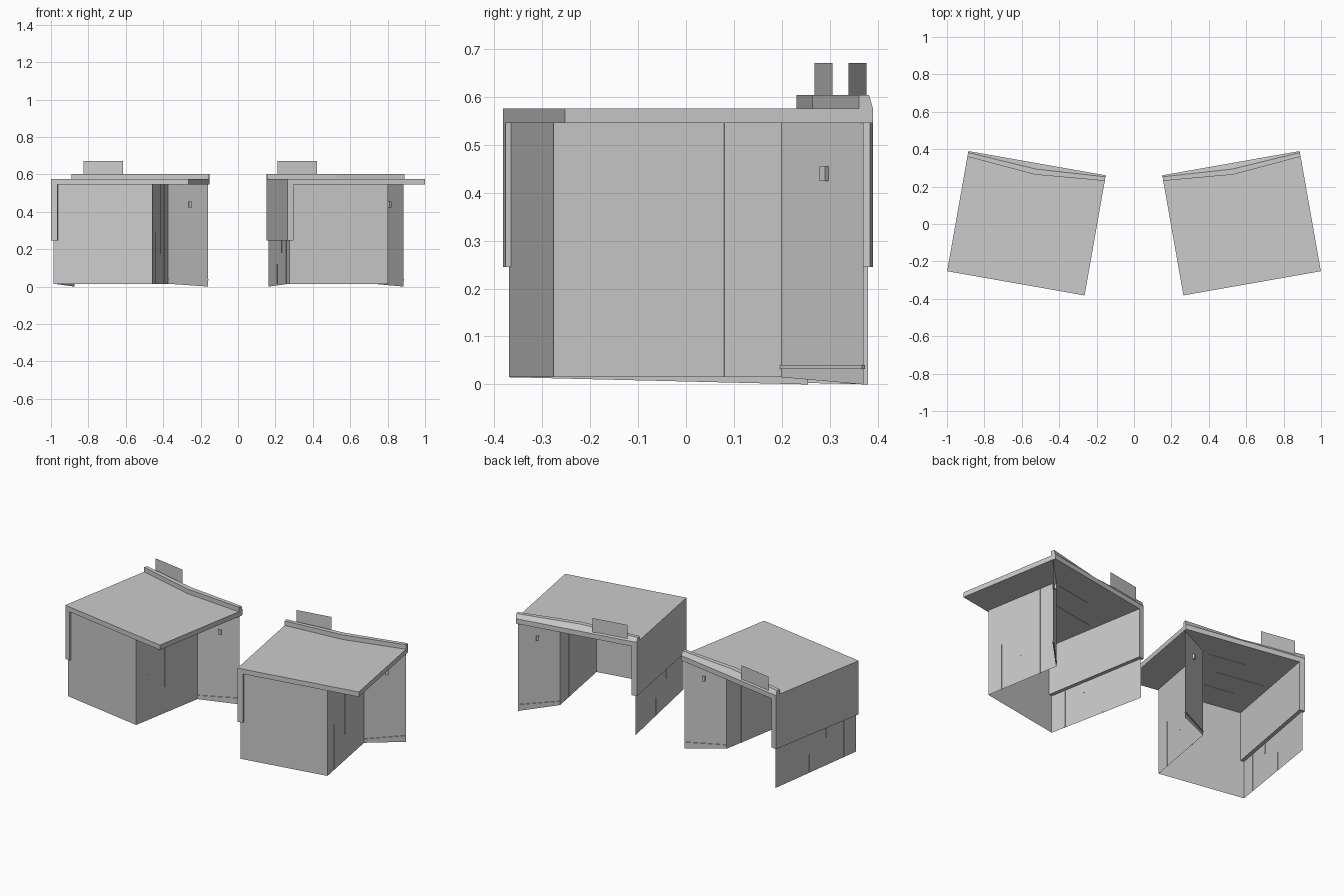
import bpy, math
from mathutils import Matrix

if "Cube" in bpy.data.objects:
    bpy.data.objects.remove(bpy.data.objects["Cube"])

TOP, SILL = 0.545, 0.015          # wall top and bottom heights
FX, FY = -0.361, -0.315           # left wall x, front wall y
RX = 0.175                        # recessed right wall x
HINGE, TIP = (RX, 0.167), (0.368, 0.307)   # angled door ends


def make(name, verts, faces, place):
    me = bpy.data.meshes.new(name)
    me.from_pydata(verts, [], faces)
    me.update()
    ob = bpy.data.objects.new(name, me)
    ob.matrix_world = place
    bpy.context.collection.objects.link(ob)
    return ob


def panel(name, a, b, za, zb, top, place):
    """Thin upright sheet from plan point a to b, with its own bottom heights."""
    make(name, [(*a, za), (*b, zb), (*b, top), (*a, top)], [(0, 1, 2, 3)], place)


BOX = [(0, 3, 2, 1), (4, 5, 6, 7), (0, 1, 5, 4), (1, 2, 6, 5), (2, 3, 7, 6), (3, 0, 4, 7)]


def box(name, x, y, z, place):
    v = [(px, py, pz) for pz in z
         for px, py in ((x[0], y[0]), (x[1], y[0]), (x[1], y[1]), (x[0], y[1]))]
    make(name, v, BOX, place)


def booth(side, place):
    def n(part):
        return f"{side}_{part}"

    # walls, open at the back
    panel(n("front_wall"), (FX, FY), (RX, FY), SILL, SILL, TOP, place)
    panel(n("right_wall"), (RX, FY), HINGE, SILL, SILL, TOP, place)
    panel(n("left_wall"), (FX, 0.318), (FX, FY), 0.0, SILL, TOP, place)

    # angled door with handle and kick strip
    panel(n("door"), HINGE, TIP, SILL, 0.0, TOP, place)
    dx, dy = TIP[0] - HINGE[0], TIP[1] - HINGE[1]
    length = math.hypot(dx, dy)
    door = place @ Matrix.Translation((*HINGE, 0)) @ Matrix.Rotation(math.atan2(dy, dx), 4, 'Z')
    mid = length * 0.54
    box(n("door_handle"), (mid - 0.008, mid + 0.008), (-0.01, 0.01), (0.424, 0.454), door)
    box(n("door_strip"), (0, length), (-0.004, 0.004), (0.032, 0.04), door)

    # roof slab and thick upper cladding on the left side
    box(n("roof"), (-0.373, 0.373), (-0.326, 0.326), (TOP, 0.575), place)
    box(n("side_cladding"), (-0.373, -0.339), (-0.326, 0.326), (0.245, TOP), place)

    # bowed trim along the back roof edge: inner foot, inner top, crest, back edge
    rows = []
    for x, inner, crest in ((-0.373, 0.296, 0.318), (0.0, 0.264, 0.294), (0.373, 0.296, 0.318)):
        rows += [(x, inner, 0.575), (x, inner, 0.603), (x, crest, 0.603), (x, 0.326, 0.575)]
    faces = [(i + k, i + 4 + k, i + 5 + k, i + 1 + k) for i in (0, 4) for k in range(3)]
    make(n("roof_trim"), rows, faces + [(0, 1, 2, 3), (11, 10, 9, 8)], place)

    # blank sign board
    panel(n("sign_board"), (-0.312, 0.323), (-0.098, 0.323), 0.575, 0.575, 0.67, place)

    # plank seams on both side walls and under the roof
    seams = ((-0.223, SILL, 0.295), (-0.086, 0.175, TOP), (0.05, SILL, TOP))
    left = ((-0.223, SILL, 0.245), (-0.086, 0.18, 0.245), (0.05, SILL, 0.12))
    for part, x, data in (("right_seam", RX, seams), ("left_seam", FX, left)):
        for i, (y, z0, z1) in enumerate(data):
            box(n(f"{part}_{i}"), (x - 0.002, x + 0.002), (y - 0.004, y + 0.004), (z0, z1), place)
    for i, (y, x0, x1) in enumerate(((-0.15, -0.2, 0.1), (0.0, -0.3, 0.0), (0.15, -0.1, 0.13))):
        box(n(f"roof_seam_{i}"), (x0, x1), (y - 0.003, y + 0.003), (TOP - 0.002, TOP), place)


# the same booth twice, angled toward each other
for side, s in (("left", -1), ("right", 1)):
    booth(side, Matrix.Translation((s * 0.575, 0.004, 0)) @ Matrix.Rotation(s * math.radians(10), 4, 'Z'))
